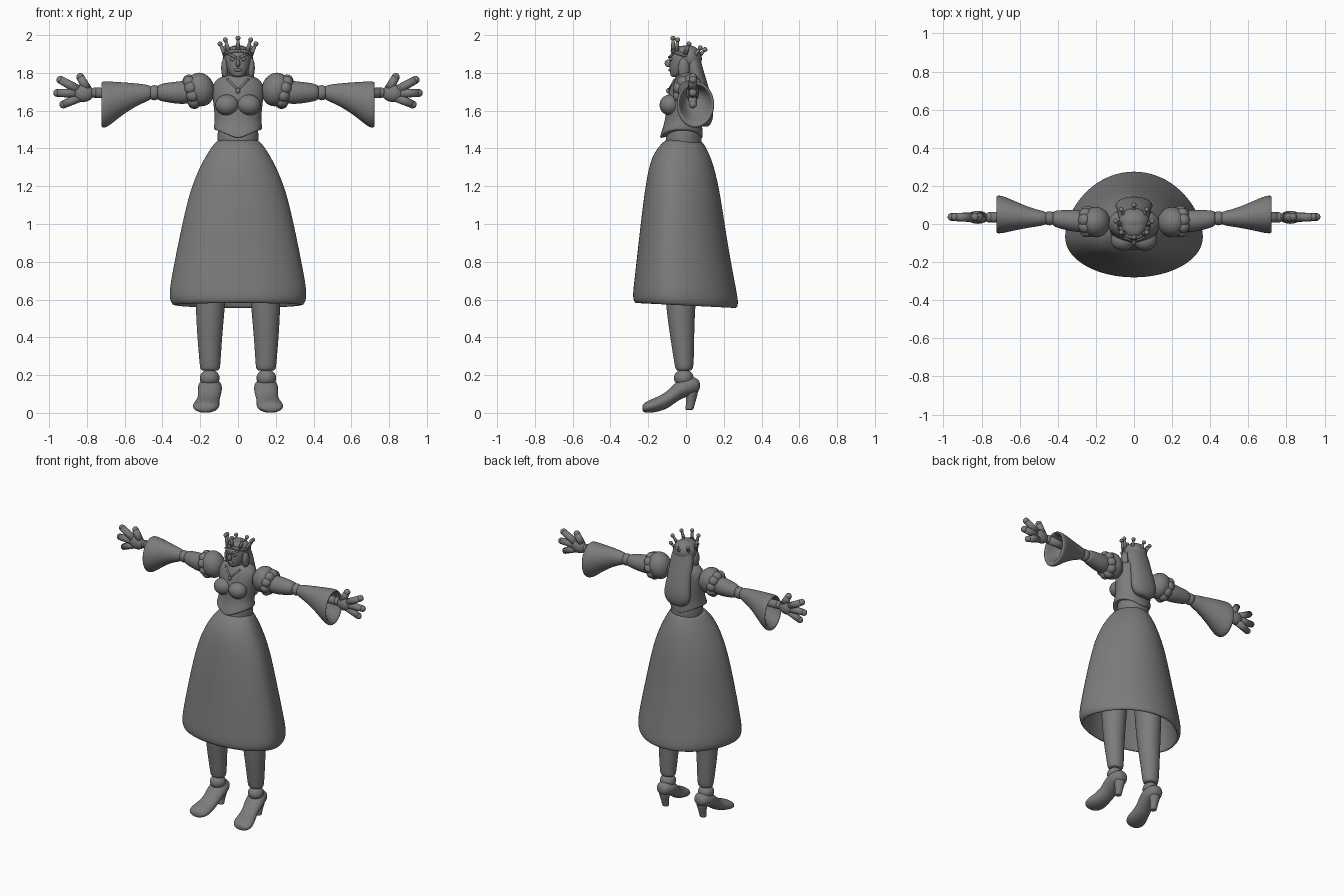
import bpy, bmesh, math
from mathutils import Vector, Matrix, Euler

cube = bpy.data.objects.get("Cube")
if cube:
    bpy.data.objects.remove(cube, do_unlink=True)

grey = bpy.data.materials.new("plain_grey")
grey.use_nodes = True
colour = (.2, .2, .2, 1)
grey.diffuse_color = colour
for node in grey.node_tree.nodes:
    if node.type == 'BSDF_PRINCIPLED':
        node.inputs["Base Color"].default_value = colour


def finish(name, bm, mirror=False, subdivide=False):
    """Turn a bmesh in world coordinates into a smooth grey object."""
    bmesh.ops.recalc_face_normals(bm, faces=bm.faces[:])
    for face in bm.faces:
        face.smooth = True
    mesh = bpy.data.meshes.new(name)
    bm.to_mesh(mesh)
    bm.free()
    mesh.materials.append(grey)
    obj = bpy.data.objects.new(name, mesh)
    bpy.context.scene.collection.objects.link(obj)
    if mirror:
        mod = obj.modifiers.new("mirror", 'MIRROR')
        mod.use_mirror_merge = False
    if subdivide:
        mod = obj.modifiers.new("subdivision", 'SUBSURF')
        mod.levels = mod.render_levels = 2
    return obj


def loft(name, axis, rings, mirror=False, middle=.5, point=1, shape=None, sides=20):
    """Skin oval rings: (position, centre u, radius u, low v, high v)."""
    bm = bmesh.new()
    loops = []
    for t, centre, radius, low, high in rings:
        mid = low + (high - low) * middle
        loop = []
        for i in range(sides):
            angle = math.tau * i / sides
            c, s = math.cos(angle), math.sin(angle)
            power = point if s > 0 else 1
            u = centre + radius * c
            v = mid + (high - mid if s > 0 else mid - low) * math.copysign(abs(s) ** power, s)
            co = Vector({'x': (t, u, v), 'y': (u, t, v), 'z': (u, v, t)}[axis])
            if shape:
                shape(co)
            loop.append(bm.verts.new(co))
        loops.append(loop)
    for a, b in zip(loops, loops[1:]):
        for i in range(sides):
            j = (i + 1) % sides
            bm.faces.new((a[i], a[j], b[j], b[i]))
    bm.faces.new(loops[0])
    bm.faces.new(loops[-1])
    return finish(name, bm, mirror, True)


def add_ball(bm, centre, radii, turn=(0, 0, 0)):
    matrix = (Matrix.Translation(centre) @ Euler(turn).to_matrix().to_4x4()
              @ Matrix.Diagonal((*radii, 1)))
    bmesh.ops.create_uvsphere(bm, u_segments=24, v_segments=14, radius=1, matrix=matrix)


def ball(name, centre, radii, mirror=False, turn=(0, 0, 0)):
    bm = bmesh.new()
    add_ball(bm, centre, radii, turn)
    return finish(name, bm, mirror)


def add_rod(bm, a, b, ra, rb):
    """Rounded tapering rod between two points."""
    a, b = Vector(a), Vector(b)
    d = b - a
    matrix = Matrix.Translation((a + b) / 2) @ d.to_track_quat('Z', 'Y').to_matrix().to_4x4()
    bmesh.ops.create_cone(bm, cap_ends=True, segments=20, radius1=ra, radius2=rb,
                          depth=d.length, matrix=matrix)
    add_ball(bm, a, (ra,) * 3)
    add_ball(bm, b, (rb,) * 3)


def rod(name, a, b, ra, rb, mirror=False):
    bm = bmesh.new()
    add_rod(bm, a, b, ra, rb)
    return finish(name, bm, mirror)


# Hollow bell skirt: outside downwards, then lining upwards
def slope_hem(co):
    co.z -= .05 * co.y


loft("skirt", 'z', [
    (1.45, 0, .105, -.1, .085), (1.42, 0, .13, -.13, .1), (1.35, 0, .178, -.185, .14),
    (1.2, 0, .25, -.215, .178), (1, 0, .297, -.24, .208), (.8, 0, .338, -.262, .242),
    (.66, 0, .364, -.278, .27), (.6, 0, .366, -.284, .28), (.568, 0, .35, -.275, .275),
    (.565, 0, .33, -.25, .25), (.63, 0, .325, -.25, .24), (1, 0, .265, -.21, .18),
    (1.3, 0, .15, -.13, .1)], middle=.38, point=1.12, shape=slope_hem, sides=28)

# Waist and bodice with a pointed lower edge
loft("waist", 'z', [(1.4, 0, .1, -.1, .08), (1.42, 0, .108, -.11, .085),
                    (1.48, 0, .112, -.105, .085), (1.54, 0, .1, -.09, .07)])


def dip_edge(co):
    if co.z < 1.52:
        co.z -= .05 * max(0, 1 - abs(co.x) / .125)


loft("bodice", 'z', [
    (1.5, 0, .12, -.125, .08), (1.5, 0, .129, -.14, .09), (1.515, 0, .13, -.138, .09),
    (1.55, 0, .124, -.11, .085), (1.6, 0, .128, -.11, .09), (1.66, 0, .135, -.1, .092),
    (1.73, 0, .142, -.085, .09), (1.775, 0, .11, -.06, .085), (1.79, 0, .05, -.045, .05)],
    shape=dip_edge)
ball("bust", (.058, -.085, 1.63), (.063, .055, .055), True)
ball("pendant", (0, -.095, 1.705), (.012, .01, .014))
rod("necklace", (0, -.09, 1.71), (.055, -.06, 1.765), .006, .006, True)
rod("neck", (0, 0, 1.74), (0, -.015, 1.83), .05, .045)

# Head and face
loft("head", 'z', [
    (1.778, 0, .02, -.078, -.04), (1.79, 0, .038, -.084, -.01), (1.815, 0, .056, -.087, .02),
    (1.85, 0, .067, -.088, .045), (1.89, 0, .071, -.088, .055), (1.925, 0, .06, -.07, .05),
    (1.945, 0, .03, -.04, .03)])
ball("nose", (0, -.092, 1.851), (.012, .021, .021), turn=(-.35, 0, 0))
ball("mouth", (0, -.084, 1.815), (.022, .009, .008))
ball("eyes", (.028, -.078, 1.872), (.014, .009, .009), True)
rod("brows", (.012, -.088, 1.882), (.05, -.07, 1.9), .007, .006, True)

# Long hair
ball("hair_cap", (0, .012, 1.875), (.081, .072, .072))
loft("back_hair", 'z', [
    (1.92, 0, .05, -.02, .06), (1.87, 0, .08, -.01, .078), (1.79, 0, .088, 0, .1),
    (1.7, 0, .086, .03, .128), (1.62, 0, .1, .05, .145), (1.56, 0, .098, .05, .145),
    (1.525, 0, .07, .06, .13), (1.515, 0, .03, .08, .115)])
ball("side_locks", (.07, -.012, 1.825), (.019, .03, .055), True)

# Tilted crown with ball-tipped points
tilt = Matrix.Translation((0, -.01, 1.882)) @ Matrix.Rotation(-.34, 4, 'X')
bm = bmesh.new()
count = 32
for i in range(count):
    a, b = (math.tau * k / count for k in (i, i + 1))
    ends = [tilt @ Vector((.07 * math.cos(k), .068 * math.sin(k), .012)) for k in (a, b)]
    add_rod(bm, ends[0], ends[1], .011, .011)
finish("crown_band", bm)
bm = bmesh.new()
for i in range(8):
    a = math.tau * i / 8 - math.pi / 2
    c, s = math.cos(a), math.sin(a)
    base = tilt @ Vector((.068 * c, .066 * s, .015))
    tip = tilt @ Vector((.095 * c, .09 * s, .076))
    add_rod(bm, base, tip, .013, .007)
    add_ball(bm, tip, (.013,) * 3)
finish("crown_points", bm)

# Puffed shoulders with a scalloped edge
ball("shoulder_puffs", (.2, .01, 1.712), (.075, .08, .09), True, (0, .25, 0))
bm = bmesh.new()
for i in range(9):
    a = math.tau * i / 9
    dz = .058 * math.sin(a)
    add_ball(bm, (.245 + dz * .25, .012 + .05 * math.cos(a), 1.7 + dz), (.034,) * 3)
finish("puff_ruffles", bm, True)

# Arms with flared, hollow cuffs
loft("upper_arms", 'x', [
    (.23, .012, .055, 1.64, 1.765), (.3, .015, .06, 1.632, 1.757), (.37, .022, .052, 1.643, 1.75),
    (.42, .028, .043, 1.652, 1.74), (.428, .028, .03, 1.665, 1.725)], True)
ball("elbows", (.443, .03, 1.695), (.036, .037, .04), True)
loft("flared_cuffs", 'x', [
    (.455, .03, .022, 1.67, 1.72), (.462, .03, .037, 1.655, 1.735), (.53, .032, .048, 1.63, 1.745),
    (.62, .043, .076, 1.572, 1.752), (.69, .05, .1, 1.51, 1.757), (.72, .05, .102, 1.505, 1.757),
    (.727, .05, .088, 1.525, 1.742), (.7, .05, .08, 1.55, 1.735), (.6, .04, .045, 1.62, 1.72)], True)
rod("wrists", (.6, .035, 1.69), (.755, .035, 1.695), .024, .028, True)

# Hands with spread fingers
ball("palms", (.82, .035, 1.692), (.058, .034, .046), True)
bm = bmesh.new()
for start, end in (((.80, 1.715), (.835, 1.778)), ((.845, 1.71), (.94, 1.763)),
                   ((.85, 1.692), (.957, 1.694)), ((.84, 1.67), (.925, 1.633))):
    add_rod(bm, (start[0], .035, start[1]), (end[0], .037, end[1]), .025, .021)
finish("fingers", bm, True)

# Legs and ankles
loft("legs", 'z', [
    (1.1, .11, .08, -.11, .08), (.8, .14, .088, -.125, .07), (.55, .147, .078, -.106, .048),
    (.4, .15, .066, -.084, .044), (.26, .148, .056, -.062, .042), (.228, .148, .052, -.056, .036),
    (.222, .148, .035, -.04, .02)], True)
ball("ankles", (.15, -.012, .185), (.052, .052, .046), True)

# High-heeled shoes, turned slightly outwards
loft("shoes", 'y', [
    (.075, .148, .025, .125, .165), (.055, .148, .05, .1, .19), (0, .148, .066, .085, .192),
    (-.05, .15, .064, .06, .168), (-.085, .154, .058, .03, .128), (-.13, .162, .063, .01, .094),
    (-.18, .17, .074, 0, .074), (-.215, .174, .062, 0, .058), (-.232, .176, .036, .008, .04)], True)
loft("shoe_heels", 'z', [
    (.13, .148, .045, 0, .068), (.09, .148, .034, .0, .06), (.05, .148, .024, 0, .048),
    (.02, .148, .024, -.004, .04), (.015, .148, .02, 0, .036)], True)
